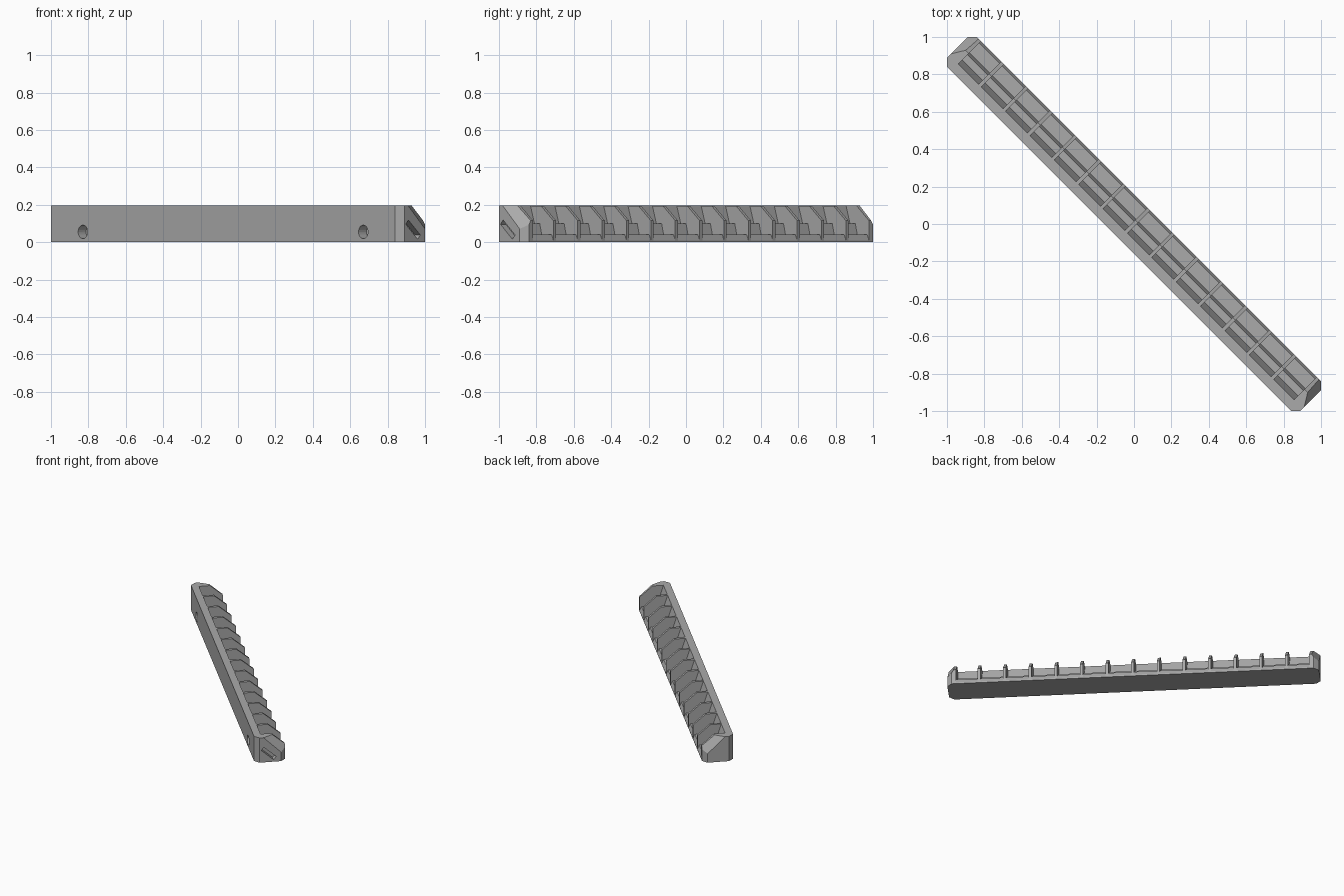
import bpy, bmesh
from math import pi, atan2
from mathutils import Matrix, Vector

if "Cube" in bpy.data.objects:
    bpy.data.objects.remove(bpy.data.objects["Cube"])

grey = bpy.data.materials.new("plain_grey")
grey.use_nodes = True
colour = (0.4, 0.4, 0.4, 1)
grey.diffuse_color = colour
grey.node_tree.nodes["Principled BSDF"].inputs["Base Color"].default_value = colour

# The rail is built lengthwise along x, then turned to lie on the diagonal
TURN = Matrix.Rotation(-pi / 4, 4, "Z")
W, H, END, INNER = 0.113, 0.195, 1.336, 1.27


def finish(bm, name):
    bmesh.ops.recalc_face_normals(bm, faces=bm.faces)
    bm.transform(TURN)
    mesh = bpy.data.meshes.new(name)
    bm.to_mesh(mesh)
    bm.free()
    mesh.materials.append(grey)
    ob = bpy.data.objects.new(name, mesh)
    bpy.context.collection.objects.link(ob)
    return ob


def extrude(points, offset):
    bm = bmesh.new()
    face = bm.faces.new([bm.verts.new(p) for p in points])
    res = bmesh.ops.extrude_face_region(bm, geom=[face])
    moved = [g for g in res["geom"] if isinstance(g, bmesh.types.BMVert)]
    bmesh.ops.translate(bm, verts=moved, vec=offset)
    return bm


def slice_off(bm, co, normal):
    geom = bm.verts[:] + bm.edges[:] + bm.faces[:]
    bmesh.ops.bisect_plane(bm, geom=geom, plane_co=co, plane_no=normal, clear_outer=True)
    bmesh.ops.holes_fill(bm, edges=[e for e in bm.edges if e.is_boundary])


def carve(target, cutter):
    cutter.hide_render = True
    mod = target.modifiers.new("cut", "BOOLEAN")
    mod.operation, mod.solver, mod.object = "DIFFERENCE", "EXACT", cutter
    bpy.context.view_layer.objects.active = target
    bpy.ops.object.modifier_apply(modifier=mod.name)
    bpy.data.objects.remove(cutter)


# Rail body: tall wall, sloped inner face, shelf and low lip
profile = [(-W, 0), (W, 0), (W, 0.01), (0.1, 0.04), (0.025, 0.04), (0.01, 0.1),
           (-0.03, 0.1), (-0.06, H), (-W, H)]
body = finish(extrude([(-INNER, y, z) for y, z in profile], (2 * INNER, 0, 0)), "rail_body")

# Round mounting holes in the tall wall
for x in (-1.06, 1.06):
    bm = bmesh.new()
    place = Matrix.Translation((x, -W, 0.055)) @ Matrix.Rotation(pi / 2, 4, "X")
    bmesh.ops.create_cone(bm, cap_ends=True, segments=24, radius1=0.036, radius2=0.036,
                          depth=0.12, matrix=place)
    carve(body, finish(bm, "hole_cutter"))

# Evenly spaced cross fins
fin = [(-0.08, 0.005), (W, 0.005), (W, 0.115), (0.02, H - 0.001), (-0.08, H - 0.001)]
for i in range(-6, 7):
    x = i * 0.1843
    finish(extrude([(x - 0.01, y, z) for y, z in fin], (0.02, 0, 0)), f"fin_{i + 7}")

# End caps with clipped corners, sloped back edge and slanted outer chamfer
for side, name in ((-1, "right_end_cap"), (1, "left_end_cap")):
    c = 0.035
    outline = [(INNER, -W), (END - c, -W), (END, c - W), (END, W - c), (END - c, W), (INNER, W)]
    bm = extrude([(side * x, y, 0) for x, y in outline], (0, 0, H))
    slice_off(bm, (0, 0.02, H), (0, 0.08, 0.093))
    slice_off(bm, (side * END, -0.05, H), (side * 0.01, 0.0061, 0.0063))
    cap = finish(bm, name)
    if side > 0:
        # Slanted slot in this end only
        bm = bmesh.new()
        place = (Matrix.Translation((END, -0.012, 0.067))
                 @ Matrix.Rotation(atan2(-0.08, 0.09), 4, "X")
                 @ Matrix.Diagonal((0.08, 0.12, 0.03, 1)))
        bmesh.ops.create_cube(bm, size=1, matrix=place)
        carve(cap, finish(bm, "slot_cutter"))
